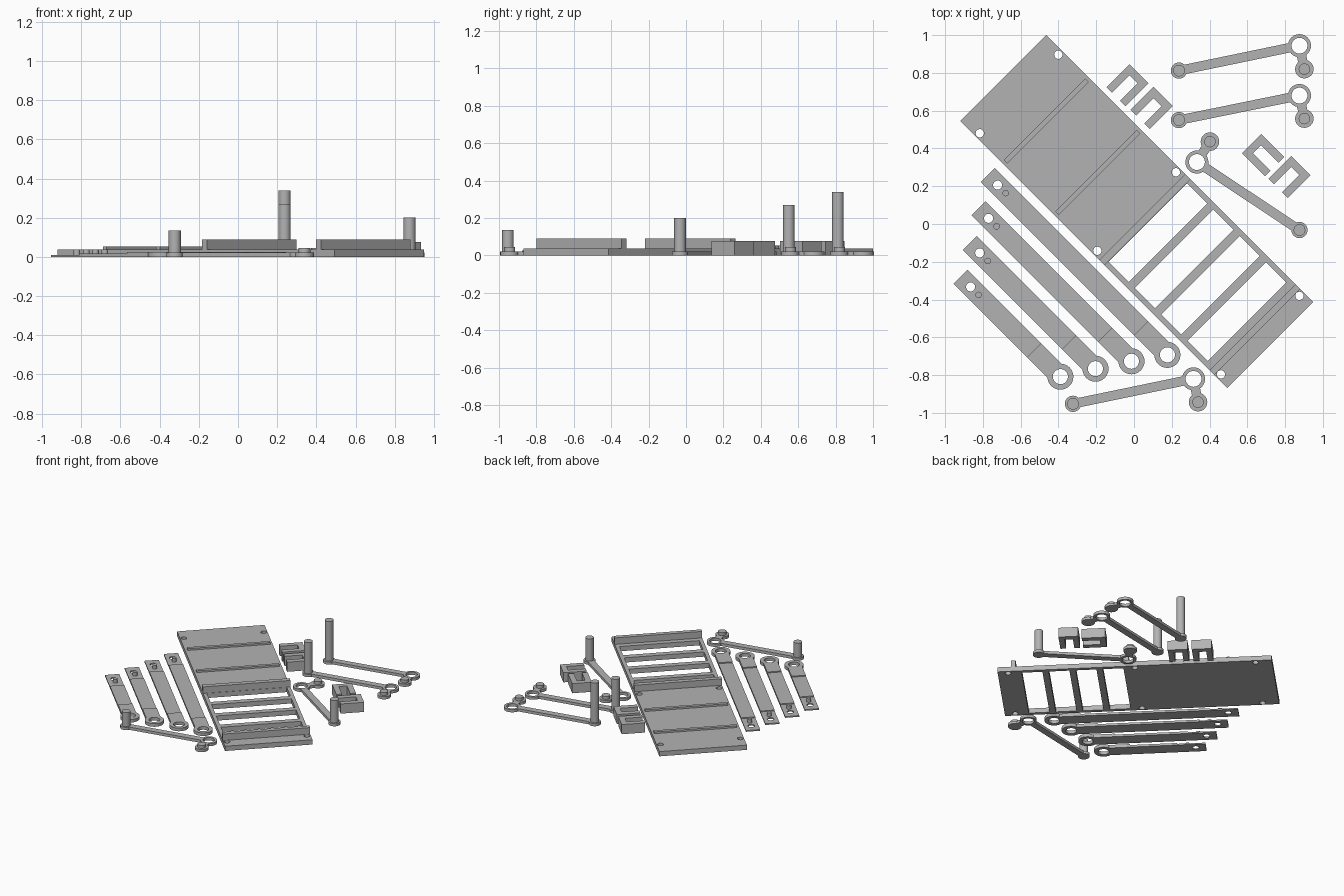
import bpy, bmesh, math
from mathutils import Vector

if "Cube" in bpy.data.objects:
    bpy.data.objects.remove(bpy.data.objects["Cube"])

S = math.sqrt(0.5)
U, V = Vector((S, -S)), Vector((S, S))      # diagonal axes of the layout

grey = bpy.data.materials.new("plain_grey")
grey.diffuse_color = (0.45, 0.45, 0.45, 1)
grey.use_nodes = True
grey.node_tree.nodes["Principled BSDF"].inputs["Base Color"].default_value = grey.diffuse_color


def circle(c, r, n=32):
    return [(c[0] + r * math.cos(2 * math.pi * i / n),
             c[1] + r * math.sin(2 * math.pi * i / n)) for i in range(n)]


def rect(o, a, b, a0, a1, b0, b1):
    """Rectangle on axes a, b from origin o."""
    return [tuple(o + a * p + b * q) for p, q in ((a0, b0), (a1, b0), (a1, b1), (a0, b1))]


def prism(bm, loops, z0, z1):
    """Extrude an outline with holes from z0 to z1 into bm."""
    cu = bpy.data.curves.new("profile", 'CURVE')
    cu.dimensions, cu.fill_mode, cu.extrude = '2D', 'BOTH', (z1 - z0) / 2
    for pts in loops:
        sp = cu.splines.new('POLY')
        sp.points.add(len(pts) - 1)
        for p, q in zip(sp.points, pts):
            p.co = (q[0], q[1], 0, 1)
        sp.use_cyclic_u = True
    ob = bpy.data.objects.new("profile", cu)
    bpy.context.collection.objects.link(ob)
    dg = bpy.context.evaluated_depsgraph_get()
    me = bpy.data.meshes.new_from_object(ob.evaluated_get(dg))
    part = bmesh.new()
    part.from_mesh(me)
    bmesh.ops.remove_doubles(part, verts=part.verts, dist=1e-5)
    bmesh.ops.recalc_face_normals(part, faces=part.faces)
    bmesh.ops.translate(part, verts=part.verts, vec=(0, 0, (z0 + z1) / 2))
    part.to_mesh(me)
    part.free()
    bm.from_mesh(me)
    bpy.data.objects.remove(ob)
    bpy.data.curves.remove(cu)
    bpy.data.meshes.remove(me)


def make(name, solids):
    bm = bmesh.new()
    for loops, z0, z1 in solids:
        prism(bm, loops, z0, z1)
    me = bpy.data.meshes.new(name)
    bm.to_mesh(me)
    bm.free()
    me.materials.clear()
    me.materials.append(grey)
    for f in me.polygons:
        f.material_index = 0
    ob = bpy.data.objects.new(name, me)
    bpy.context.collection.objects.link(ob)
    bpy.ops.object.select_all(action='DESELECT')
    ob.select_set(True)
    bpy.context.view_layer.objects.active = ob
    bpy.ops.object.shade_smooth_by_angle(angle=math.radians(30))
    return ob


# Base plate: solid half, slotted half, six screw holes
C = Vector((0.014, 0.066))
W = 0.322
loops = [rect(C, U, V, -1, 1, -W, W)]
for u in (-0.88, 0.0, 0.925):
    for s in (-1, 1):
        loops.append(circle(C + U * u + V * s * 0.294, 0.022, 24))
slot, bar = 0.151, 0.046
for i in range(4):
    u = 0.083 + i * (slot + bar)
    loops.append(rect(C, U, V, u, u + slot, -0.294, 0.294))
make("base_plate", [(loops, 0, 0.038)])

# Tall cross walls and low cross strips on the plate
for i, (u0, u1) in enumerate(((0.042, 0.08), (0.867, 0.902))):
    make(f"cross_wall_{i + 1}", [([rect(C, U, V, u0, u1, -W, W)], 0.036, 0.09)])
for i, u in enumerate((-0.678, -0.2925)):
    make(f"cross_strip_{i + 1}",
         [([rect(C, U, V, u - 0.013, u + 0.013, -0.305, 0.305)], 0.036, 0.052)])

# Flat arms: thin holed tab with a peg, middle strip, ring end
arms = [((-0.775, 0.259), 1.346), ((-0.823, 0.083), 1.145),
        ((-0.870, -0.100), 0.942), ((-0.918, -0.280), 0.747)]
for i, (start, length) in enumerate(arms):
    o, h = Vector(start), 0.0525
    ring = o + U * length
    make(f"flat_arm_{i + 1}", [
        ([rect(o, U, V, 0, 0.206, -h, h), circle(o + U * 0.075, 0.024, 24)], 0, 0.01),
        ([circle(o + U * 0.135, 0.017, 24)], 0.01, 0.038),
        ([rect(o, U, V, 0.206, length - 0.198, -h, h)], 0, 0.017),
        ([rect(o, U, V, length - 0.198, length - 0.045, -h, h)], 0, 0.025),
        ([circle(ring, 0.069), circle(ring, 0.04)], 0, 0.025)])

# Crank links: ring, short neck to a pegged disc, long bar to an upright post
links = [((0.876, 0.944), (0.902, 0.820), (0.238, 0.812), 0.34),
         ((0.876, 0.680), (0.902, 0.558), (0.238, 0.550), 0.27),
         ((0.333, 0.328), (0.402, 0.436), (0.876, -0.032), 0.20),
         ((0.315, -0.820), (0.339, -0.943), (-0.323, -0.952), 0.135)]
for i, (r, d, p, top) in enumerate(links):
    r, d, p = Vector(r), Vector(d), Vector(p)
    solids = [([circle(r, 0.061), circle(r, 0.042)], 0, 0.022),
              ([circle(d, 0.049)], 0, 0.022), ([circle(d, 0.03)], 0.022, 0.045),
              ([circle(p, 0.043)], 0, 0.022), ([circle(p, 0.031)], 0.022, top)]
    for end, rad in ((d, 0.049), (p, 0.043)):
        a = (end - r).normalized()
        b = Vector((-a.y, a.x))
        solids.append(([rect(r, a, b, 0.055, (end - r).length - rad * 0.8,
                             -0.025, 0.025)], 0, 0.022))
    make(f"crank_link_{i + 1}", solids)

# U-shaped clips: open side along axis a
clips = [((-0.034, 0.735), -V), ((0.093, 0.614), -V),
         ((0.683, 0.365), U), ((0.823, 0.249), -V)]
for i, (c, a) in enumerate(clips):
    c, b = Vector(c), Vector((-a.y, a.x))
    L, H, t = 0.086, 0.072, 0.042
    outline = [(-L, -H), (L, -H), (L, -H + t), (-L + t, -H + t),
               (-L + t, H - t), (L, H - t), (L, H), (-L, H)]
    make(f"clip_{i + 1}", [([[tuple(c + a * x + b * y) for x, y in outline]], 0, 0.077)])
